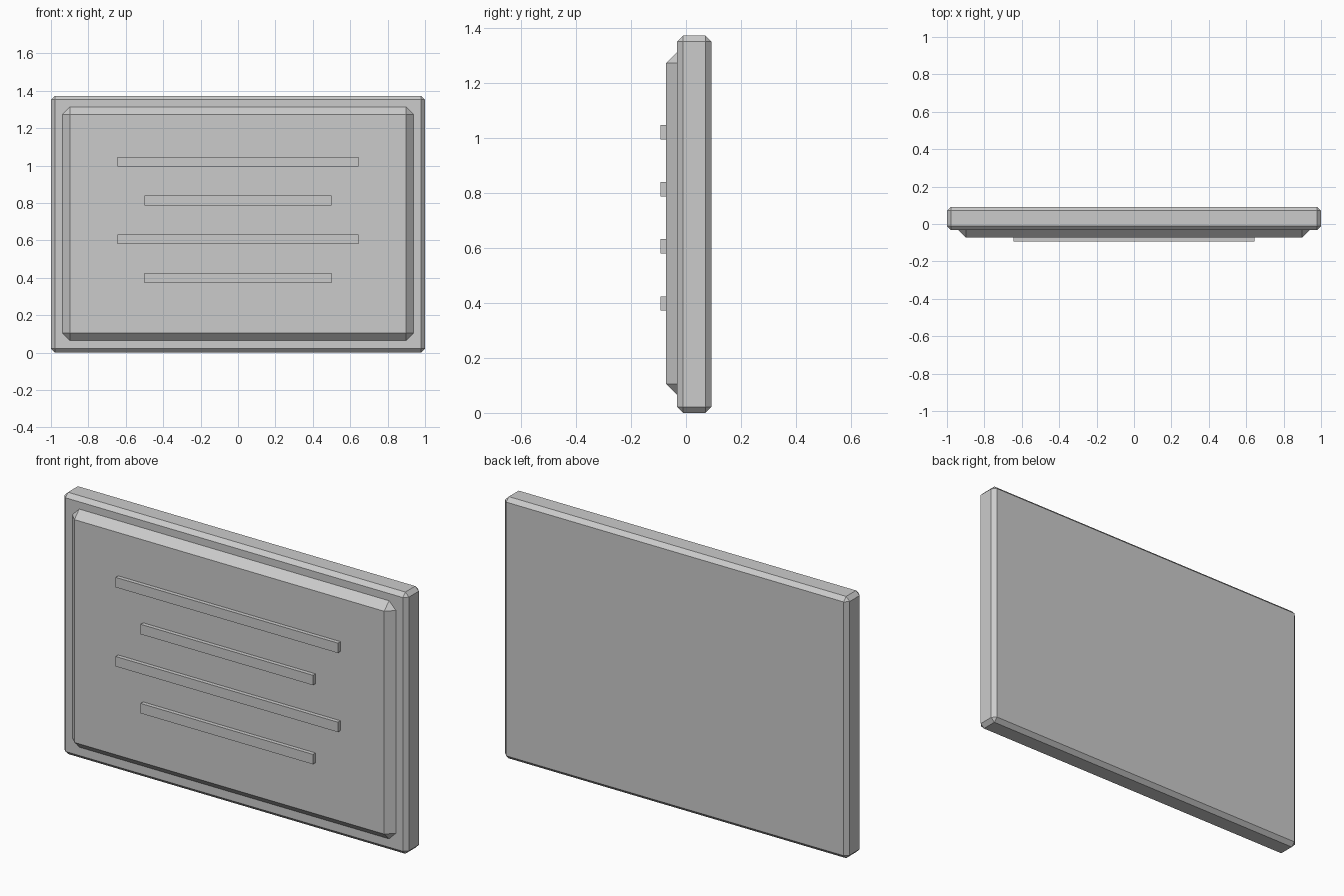
import bpy, bmesh

if "Cube" in bpy.data.objects:
    bpy.data.objects.remove(bpy.data.objects["Cube"])


def box(name, x, y0, y1, z0, z1, bevel=0.0):
    """Box centred on x = 0 with half width x and an optional flat chamfer."""
    bm = bmesh.new()
    bmesh.ops.create_cube(bm, size=1)
    for v in bm.verts:
        v.co.x *= 2 * x
        v.co.y = y0 + (v.co.y + 0.5) * (y1 - y0)
        v.co.z = z0 + (v.co.z + 0.5) * (z1 - z0)
    if bevel:
        bmesh.ops.bevel(bm, geom=bm.edges[:], offset=bevel, segments=1,
                        profile=0.5, affect='EDGES')
    mesh = bpy.data.meshes.new(name)
    bm.to_mesh(mesh)
    bm.free()
    obj = bpy.data.objects.new(name, mesh)
    bpy.context.collection.objects.link(obj)
    return obj


# Chamfered outer slab
box("outer_slab", 1.0, -0.032, 0.092, 0.0, 1.373, 0.021)

# Raised panel, sunk through the slab
box("raised_panel", 0.94, -0.072, 0.0915, 0.064, 1.315, 0.041)

# Four raised bars, alternating long and short
for i in range(4):
    z = 1.021 - i * 0.2075
    box(f"bar_{i + 1}", 0.5 if i % 2 else 0.645, -0.093, -0.070, z - 0.026, z + 0.026)
